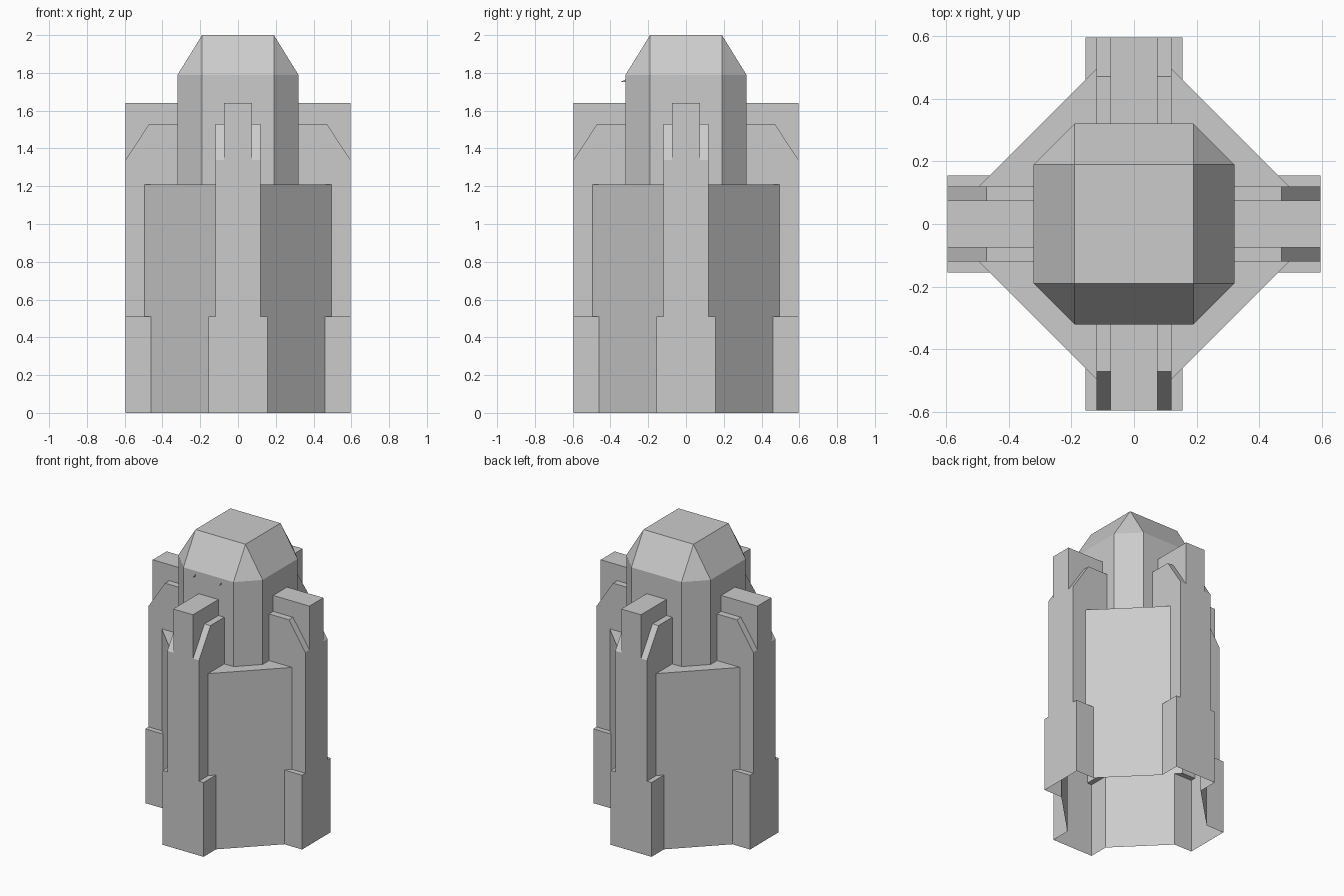
import bpy, bmesh
from mathutils import Matrix
from math import pi

if "Cube" in bpy.data.objects:
    bpy.data.objects.remove(bpy.data.objects["Cube"])

R, T, C = 0.595, 0.32, 0.19             # buttress reach, turret half width, roof half width
BASE, RIB, FIN = 0.155, 0.12, 0.075     # half widths of foot, buttress, crest
D = 0.615                               # diagonal walls lie on x + y = D
Z_FOOT, Z_DECK, Z_CUT, Z_RIB, Z_FIN, Z_EAVE, Z_TOP = 0.51, 1.21, 1.34, 1.53, 1.64, 1.79, 2.0
CUT = 0.47

bm = bmesh.new()
part_of = bm.faces.layers.int.new("part")
BUTTRESS, WALL, TURRET = 0, 1, 2


def ring4(points, part):
    """Add a planar face on all four sides; y is measured outward."""
    for k in range(4):
        rot = Matrix.Rotation(k * pi / 2, 3, 'Z')
        f = bm.faces.new([bm.verts.new(rot @ Matrix.Identity(3) @ vec(p)) for p in points])
        f[part_of] = part


def vec(p):
    from mathutils import Vector
    return Vector(p)


def both(points, part):
    """Add a face and its left-right mirror on all four sides."""
    ring4(points, part)
    ring4([(-x, y, z) for x, y, z in points], part)


def side(u, outline):
    both([(u, r, z) for r, z in outline], BUTTRESS)


def symmetric(half, y, part):
    """Face in an outward-facing plane from its right-hand outline."""
    ring4([(x, y, z) for x, z in half] + [(-x, y, z) for x, z in reversed(half)], part)


# Buttresses: flush front, stepped foot, sloped shoulders and raised crest
symmetric([(BASE, 0), (BASE, Z_FOOT), (RIB, Z_FOOT), (RIB, Z_CUT), (FIN, Z_CUT), (FIN, Z_FIN)], R, BUTTRESS)
side(BASE, [(D - BASE, 0), (R, 0), (R, Z_FOOT), (D - BASE, Z_FOOT)])
side(RIB, [(D - RIB, Z_FOOT), (R, Z_FOOT), (R, Z_CUT), (CUT, Z_RIB), (T, Z_RIB), (T, Z_DECK), (D - RIB, Z_DECK)])
side(FIN, [(R, Z_CUT), (R, Z_FIN), (T, Z_FIN), (T, Z_RIB), (CUT, Z_RIB)])
both([(RIB, D - RIB, Z_FOOT), (BASE, D - BASE, Z_FOOT), (BASE, R, Z_FOOT), (RIB, R, Z_FOOT)], BUTTRESS)
both([(FIN, R, Z_CUT), (RIB, R, Z_CUT), (RIB, CUT, Z_RIB), (FIN, CUT, Z_RIB)], BUTTRESS)
both([(FIN, CUT, Z_RIB), (RIB, CUT, Z_RIB), (RIB, T, Z_RIB), (FIN, T, Z_RIB)], BUTTRESS)
ring4([(-FIN, T, Z_FIN), (FIN, T, Z_FIN), (FIN, R, Z_FIN), (-FIN, R, Z_FIN)], BUTTRESS)

# Diagonal walls and deck
left = [(BASE, 0), (BASE, Z_FOOT), (RIB, Z_FOOT), (RIB, Z_DECK)]
ring4([(u, D - u, z) for u, z in left] + [(D - u, u, z) for u, z in reversed(left)], WALL)
deck = [(RIB, D - RIB), (D - RIB, RIB), (T, RIB), (T, C), (C, T), (RIB, T)]
ring4([(x, y, Z_DECK) for x, y in deck], WALL)

# Eight-sided turret with a truncated roof
symmetric([(FIN, Z_FIN), (FIN, Z_RIB), (RIB, Z_RIB), (RIB, Z_DECK), (C, Z_DECK), (C, Z_EAVE)], T, TURRET)
ring4([(C, T, Z_DECK), (T, C, Z_DECK), (T, C, Z_EAVE), (C, T, Z_EAVE)], TURRET)
ring4([(-C, T, Z_EAVE), (C, T, Z_EAVE), (C, C, Z_TOP), (-C, C, Z_TOP)], TURRET)
ring4([(C, T, Z_EAVE), (T, C, Z_EAVE), (C, C, Z_TOP)], TURRET)
f = bm.faces.new([bm.verts.new((x, y, Z_TOP)) for x, y in ((-C, -C), (C, -C), (C, C), (-C, C))])
f[part_of] = TURRET

# Weld once so normals agree, then split into named parts (underside stays open)
bmesh.ops.remove_doubles(bm, verts=bm.verts[:], dist=1e-4)
bmesh.ops.recalc_face_normals(bm, faces=bm.faces[:])
for index, name in enumerate(("buttresses", "diagonal_walls", "turret")):
    piece = bm.copy()
    layer = piece.faces.layers.int["part"]
    bmesh.ops.delete(piece, geom=[q for q in piece.faces if q[layer] != index], context='FACES')
    mesh = bpy.data.meshes.new(name)
    piece.to_mesh(mesh)
    piece.free()
    bpy.context.collection.objects.link(bpy.data.objects.new(name, mesh))
bm.free()

# Two tiny spurs on the turret front
for name, x in (("left_spur", -0.1), ("right_spur", 0.1)):
    mesh = bpy.data.meshes.new(name)
    mesh.from_pydata([(x, -T, 1.765), (x, -T, 1.752), (x, -0.345, 1.752)], [], [(0, 1, 2)])
    bpy.context.collection.objects.link(bpy.data.objects.new(name, mesh))
